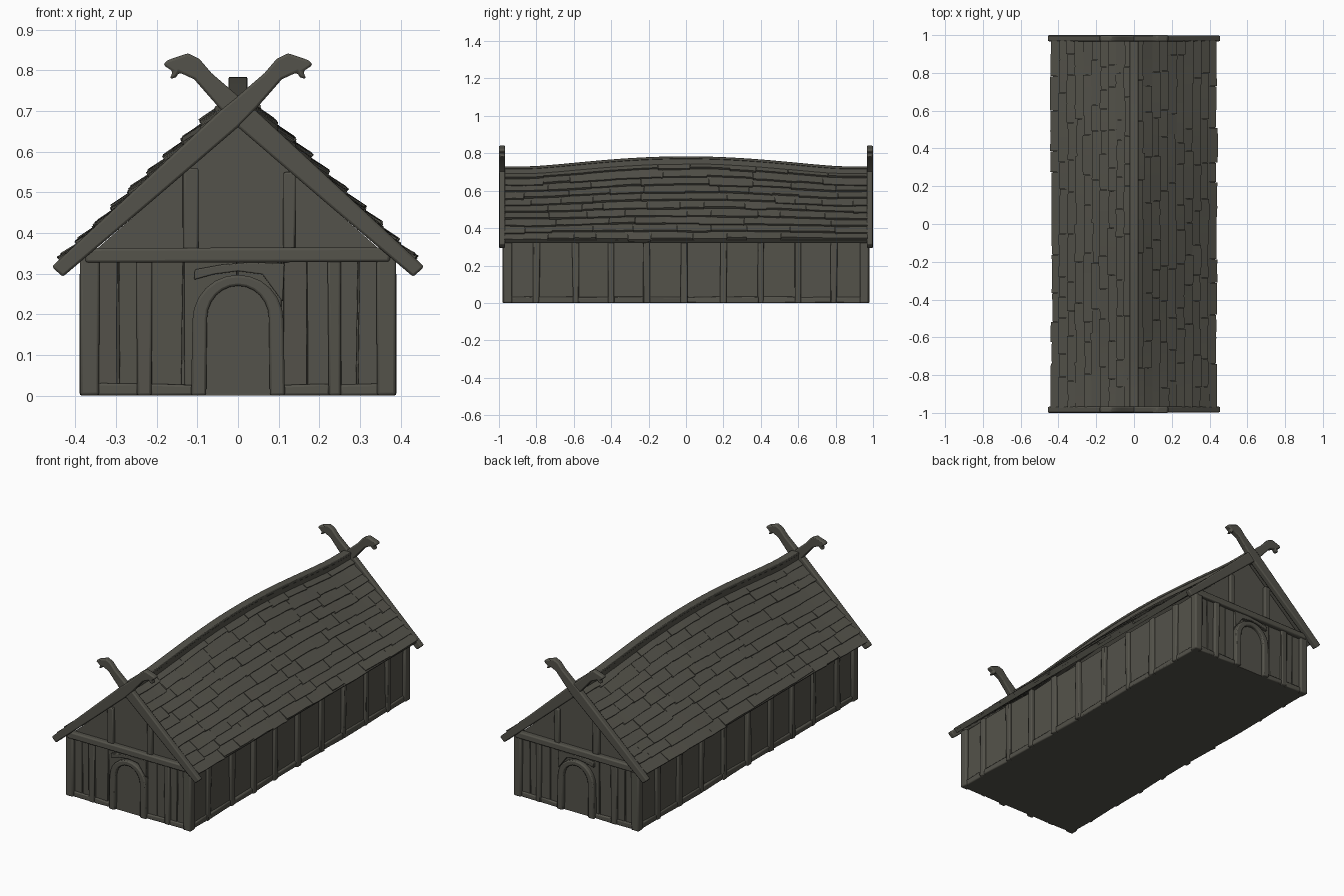
import bpy, bmesh, math, random

if "Cube" in bpy.data.objects:
    bpy.data.objects.remove(bpy.data.objects["Cube"])
random.seed(4)

wood = bpy.data.materials.new("weathered dark wood")
wood.diffuse_color = (0.088, 0.085, 0.069, 1)
wood.use_nodes = True
wood.node_tree.nodes["Principled BSDF"].inputs["Base Color"].default_value = wood.diffuse_color


def finish(name, bm, bevel=0.0, mirror=""):
    bmesh.ops.recalc_face_normals(bm, faces=bm.faces)
    me = bpy.data.meshes.new(name)
    bm.to_mesh(me)
    bm.free()
    ob = bpy.data.objects.new(name, me)
    bpy.context.collection.objects.link(ob)
    me.materials.append(wood)
    bpy.ops.object.select_all(action='DESELECT')
    ob.select_set(True)
    bpy.context.view_layer.objects.active = ob
    bpy.ops.object.shade_smooth_by_angle(angle=math.radians(35))
    if bevel:
        b = ob.modifiers.new("soft edges", 'BEVEL')
        b.width, b.segments, b.limit_method = bevel, 2, 'ANGLE'
    if mirror:
        m = ob.modifiers.new("mirror", 'MIRROR')
        m.use_axis = ['X' in mirror, 'Y' in mirror, False]
        m.use_mirror_merge = False
    return ob


def prism(bm, pts, y0, y1):
    """Extrude an x/z outline along y."""
    a = [bm.verts.new((x, y0, z)) for x, z in pts]
    b = [bm.verts.new((x, y1, z)) for x, z in pts]
    bm.faces.new(a)
    bm.faces.new(b[::-1])
    n = len(pts)
    for i in range(n):
        j = (i + 1) % n
        bm.faces.new((a[i], b[i], b[j], a[j]))


def box(bm, x0, x1, y0, y1, z0, z1, jit=0.0):
    """Box with slightly uneven, hand-hewn corners."""
    r = lambda: random.uniform(-jit, jit)
    v = [bm.verts.new((x + r(), y + r(), z + (r() if z > 0 else 0)))
         for x in (x0, x1) for y in (y0, y1) for z in (z0, z1)]
    for f in ((0, 1, 3, 2), (4, 6, 7, 5), (0, 4, 5, 1), (2, 3, 7, 6), (0, 2, 6, 4), (1, 5, 7, 3)):
        bm.faces.new([v[i] for i in f])


def arch(hw, spring, top, n=12):
    """Open arch outline from the left foot to the right foot."""
    pts = [(-hw * 1.03, 0)]
    for i in range(n + 1):
        a = math.pi * (1 - i / n)
        pts.append((hw * math.cos(a), spring + (top - spring) * math.sin(a)))
    return pts + [(hw * 1.03, 0)]


# solid house body
bm = bmesh.new()
prism(bm, [(-.365, 0), (.365, 0), (.365, .345), (0, .665), (-.365, .345)], -.95, .95)
finish("house_body", bm)

# long side walls: panels, posts and sills
POSTS = [-.955, -.80, -.59, -.40, -.21, -.01, .20, .40, .60, .79, .955]
bm = bmesh.new()
for a, b in zip(POSTS, POSTS[1:]):
    box(bm, .35, .371, a + .004, b - .004, 0, .345, .003)
finish("side_panels", bm, .003, "X")
bm = bmesh.new()
for y in POSTS[1:-1]:
    box(bm, .35, .386, y - .017, y + .017, 0, .345, .004)
finish("side_posts", bm, .006, "X")
bm = bmesh.new()
for a, b in zip(POSTS, POSTS[1:]):
    box(bm, .35, .380, a + .01, b - .01, 0, .032, .004)
finish("side_sills", bm, .006, "X")
bm = bmesh.new()
box(bm, .342, .387, -.975, -.93, 0, .345, .002)
finish("corner_posts", bm, .007, "XY")

# end walls: planks, posts and sills
bm = bmesh.new()
edges = [-.35, -.295, -.24, -.135, .0, .11, .17, .235, .295, .35]
for a, b in zip(edges, edges[1:]):
    box(bm, a + .002, b - .002, -.958, -.94, 0, .335, .0025)
finish("end_planks", bm, .002, "Y")
bm = bmesh.new()
for a, b in ((-.25, -.213), (.222, .256)):
    box(bm, a, b, -.974, -.94, 0, .335, .004)
finish("end_posts", bm, .006, "Y")
bm = bmesh.new()
for a, b in ((-.345, -.245), (-.215, -.10), (.10, .225), (.25, .345)):
    box(bm, a, b, -.968, -.94, 0, .028, .003)
finish("end_sills", bm, .006, "Y")

# tie beam and gable
bm = bmesh.new()
box(bm, -.375, .375, -.98, -.94, .328, .363, .002)
finish("tie_beam", bm, .007, "Y")
bm = bmesh.new()
for a, b in ((-.135, -.098), (.112, .142)):
    h = .655 - .87 * max(abs(a), abs(b)) + .02
    box(bm, a, b, -.968, -.94, .35, h, .003)
finish("gable_posts", bm, .005, "Y")

# arched doorway
outer, inner = arch(.112, .185, .297), arch(.076, .19, .27)
bm = bmesh.new()
prism(bm, outer + inner[::-1], -.982, -.94)
finish("door_frame", bm, .006, "Y")
bm = bmesh.new()
prism(bm, arch(.08, .19, .274), -.963, -.94)
finish("door", bm, 0, "Y")
bm = bmesh.new()
prism(bm, [(-.108, .285), (-.06, .298), (0, .306), (.06, .298), (.11, .23), (.114, .325),
           (.03, .328), (-.04, .322), (-.106, .31)], -.974, -.94)
finish("door_hood", bm, .003, "Y")

# crossed bargeboards ending in carved beast heads
BOARD = [(-.458, .317), (-.431, .292), (-.2, .488), (0, .660), (.044, .705), (.108, .778),
         (.145, .795), (.152, .782), (.168, .779), (.160, .797), (.184, .813), (.176, .824),
         (.123, .842), (.095, .828), (.065, .793), (0, .737), (-.034, .71)]
for name, s, y in (("left", 1, -1.0), ("right", -1, -.997)):
    bm = bmesh.new()
    prism(bm, [(s * x, z) for x, z in BOARD], y, -.967)
    finish(name + "_bargeboards", bm, .006, "Y")


# roof surface: the ridge swells upward at mid length
def swell(y):
    return .054 * max(0, 1 - (y / .85) ** 2) ** 1.5


def roof(u, y, lift=0):
    """Point on the right slope; u runs from ridge (0) to eave (1)."""
    return (.43 * u + .65 * lift, y, (.70 + swell(y)) * (1 - u) + .335 * u + .76 * lift)


def loft(bm, rings):
    n = len(rings[0])
    vs = [[bm.verts.new(p) for p in r] for r in rings]
    for a, b in zip(vs, vs[1:]):
        for i in range(n):
            j = (i + 1) % n
            bm.faces.new((a[i], b[i], b[j], a[j]))
    bm.faces.new(vs[0])
    bm.faces.new(vs[-1][::-1])


YS = [-.975 + 1.95 * i / 32 for i in range(33)]
bm = bmesh.new()
loft(bm, [[roof(0, y), roof(1, y), roof(1, y, -.018), roof(0, y, -.018)] for y in YS])
finish("roof_slope", bm, 0, "X")

# overlapping shingle rows, both slopes laid independently
ROWS = 10
bm = bmesh.new()
for side in (1, -1):
    for i in range(ROWS):
        y = -.972
        while y < .972:
            y2 = y + random.uniform(.10, .26)
            if y2 > .90:
                y2 = .972
            u0 = max(0, i / ROWS - .02)
            u1 = (i + 1) / ROWS + random.uniform(-.012, .014)
            t = .013 + random.uniform(-.003, .003)
            ring = []
            m = max(2, int((y2 - y) / .06) + 1)
            for k in range(m + 1):
                yy = y + .001 + (y2 - y - .002) * k / m
                skew = .006 * (k / m - .5) * random.choice((-1, 1))
                ring.append([(side * p[0], p[1], p[2]) for p in (
                    roof(u0, yy, .001), roof(u1 + skew, yy, t),
                    roof(u1 + skew, yy, -.002), roof(u0, yy, -.004))])
            loft(bm, ring)
            y = y2
finish("roof_shingles", bm)

# ridge beam with a slim cap
for name, hw, lo, hi in (("ridge_beam", .020, .665, .722), ("ridge_cap", .023, .716, .730)):
    bm = bmesh.new()
    loft(bm, [[(-hw, y, lo + swell(y)), (hw, y, lo + swell(y)),
               (hw, y, hi + swell(y)), (-hw, y, hi + swell(y))] for y in YS])
    finish(name, bm, .003)
